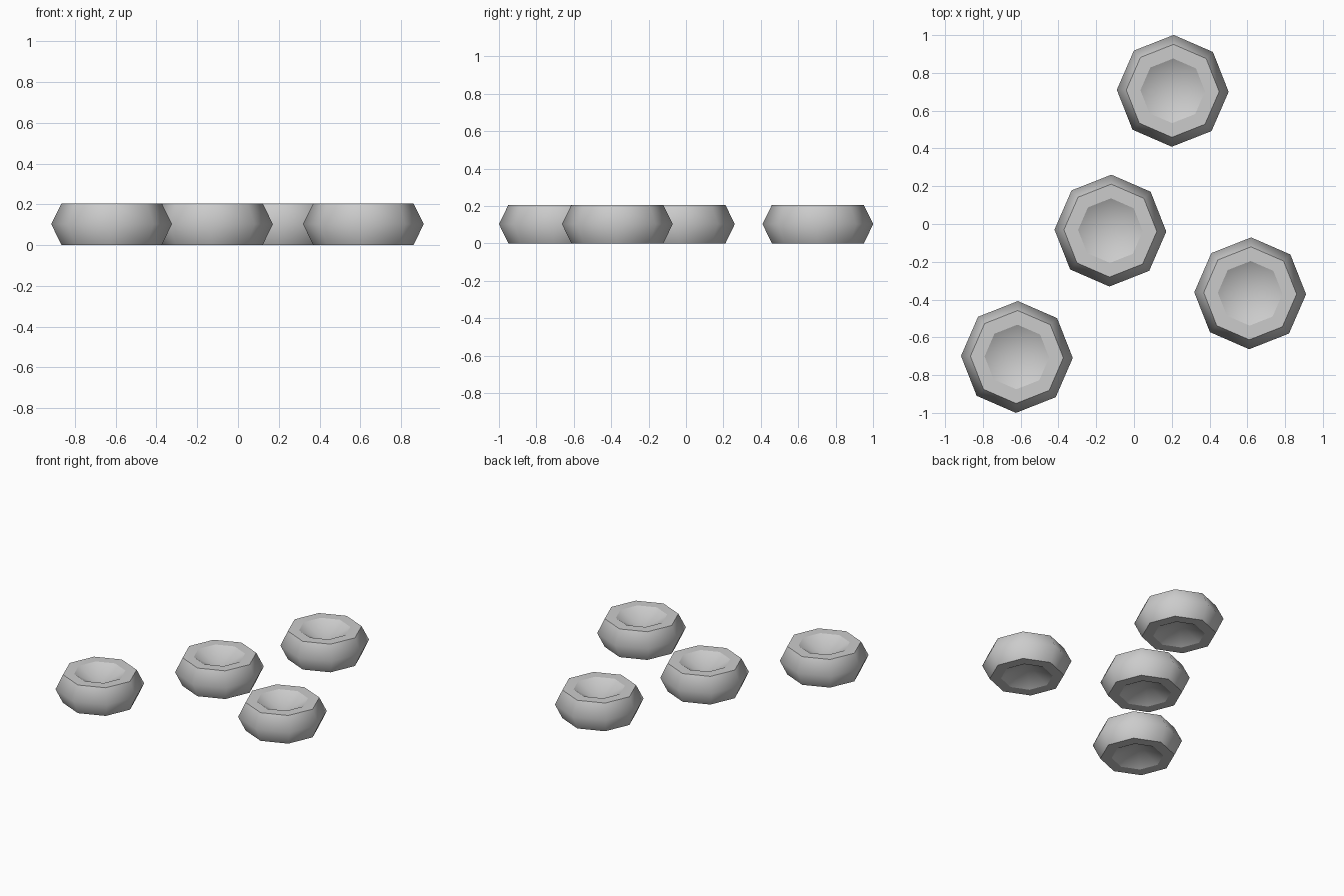
import bpy, bmesh, math

if "Cube" in bpy.data.objects:
    bpy.data.objects.remove(bpy.data.objects["Cube"])

# Profile of one low-poly dimpled disc: (radius, height)
PROFILE = [(0.171, 0.205), (0.246, 0.205), (0.296, 0.103), (0.246, 0.0), (0.171, 0.0)]
DIMPLE_TOP, DIMPLE_BOTTOM = 0.108, 0.097
SIDES, TURN = 8, math.radians(-1)
SPOTS = [(0.205, 0.705), (-0.125, -0.035), (0.615, -0.367), (-0.62, -0.704)]


def make_disc_mesh():
    bm = bmesh.new()
    rings = []
    for r, z in PROFILE:
        rings.append([bm.verts.new((r * math.cos(TURN + 2 * math.pi * i / SIDES),
                                    r * math.sin(TURN + 2 * math.pi * i / SIDES), z))
                      for i in range(SIDES)])
    # Rim and side bands
    for a, b in zip(rings, rings[1:]):
        for i in range(SIDES):
            j = (i + 1) % SIDES
            bm.faces.new((a[i], a[j], b[j], b[i]))
    # Dimples above and below
    for ring, z in ((rings[0], DIMPLE_TOP), (rings[-1], DIMPLE_BOTTOM)):
        tip = bm.verts.new((0, 0, z))
        for i in range(SIDES):
            bm.faces.new((ring[i], ring[(i + 1) % SIDES], tip))
    bmesh.ops.recalc_face_normals(bm, faces=bm.faces[:])
    # Smooth bands, crisp edges around the flat rims
    for f in bm.faces:
        f.smooth = True
    for e in bm.edges:
        za, zb = (v.co.z for v in e.verts)
        if abs(za - zb) < 1e-6 and (za < 0.01 or za > 0.2):
            e.smooth = False
    mesh = bpy.data.meshes.new("dimpled_disc")
    bm.to_mesh(mesh)
    bm.free()
    return mesh


# Four scattered copies
disc = make_disc_mesh()
for n, (x, y) in enumerate(SPOTS, 1):
    ob = bpy.data.objects.new(f"disc_{n}", disc)
    ob.location = (x, y, 0)
    bpy.context.collection.objects.link(ob)
